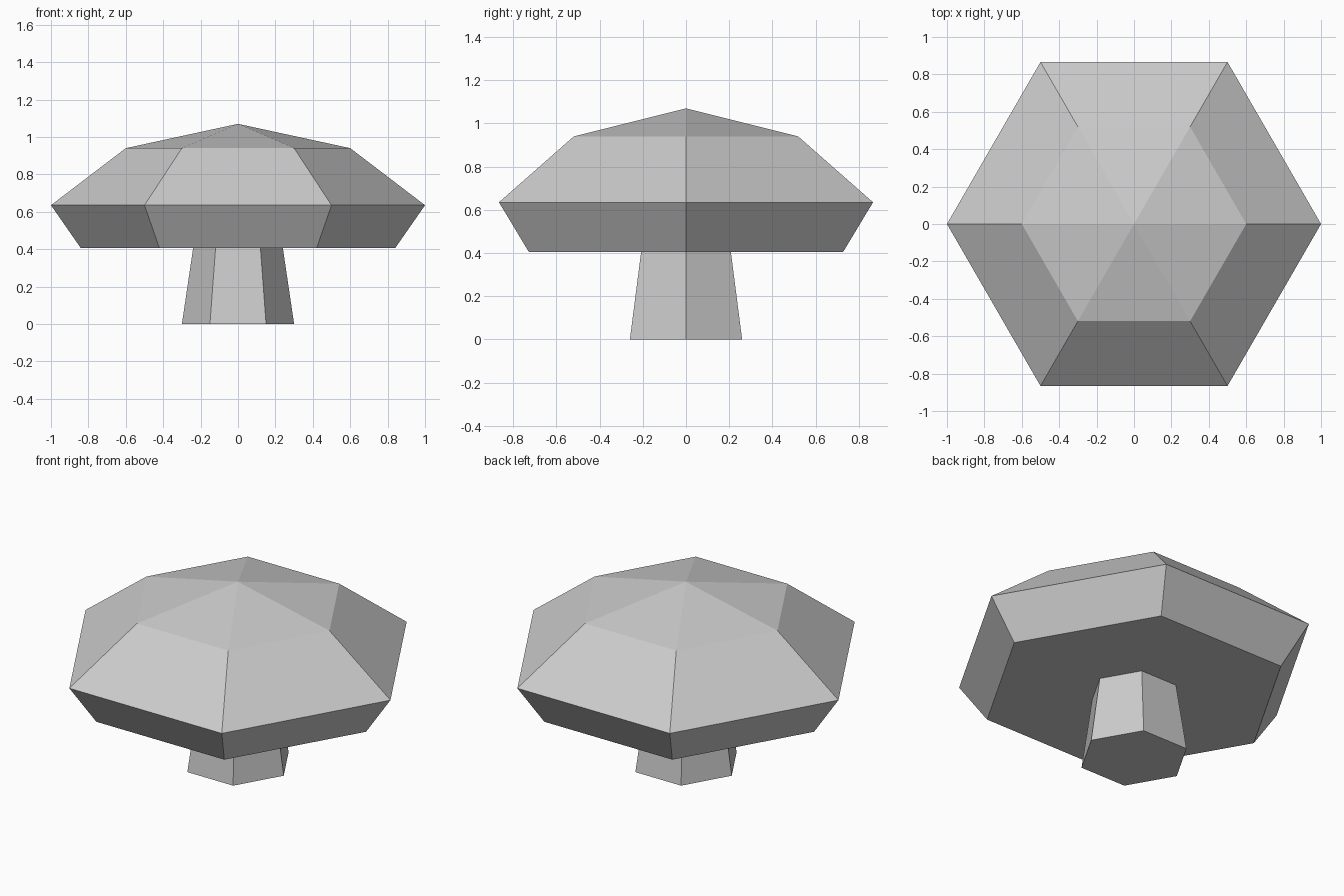
import bpy
import bmesh
from math import cos, sin, pi

SIDES = 6

cube = bpy.data.objects.get("Cube")
if cube:
    bpy.data.objects.remove(cube, do_unlink=True)


def make_material(name, colour):
    mat = bpy.data.materials.new(name)
    mat.use_nodes = True
    mat.diffuse_color = colour
    mat.node_tree.nodes["Principled BSDF"].inputs["Base Color"].default_value = colour
    return mat


def lathe(name, profile, mat):
    """Closed six-sided solid from (radius, height) rings; radius 0 is a tip."""
    bm = bmesh.new()
    rings = []
    for r, z in profile:
        count = SIDES if r else 1
        rings.append([bm.verts.new((r * cos(2 * pi * i / SIDES),
                                    r * sin(2 * pi * i / SIDES), z))
                      for i in range(count)])
    bm.faces.new(rings[0][::-1])
    for low, high in zip(rings, rings[1:]):
        for i in range(SIDES):
            j = (i + 1) % SIDES
            top = [high[0]] if len(high) == 1 else [high[j], high[i]]
            bm.faces.new([low[i], low[j]] + top)
    if len(rings[-1]) > 1:
        bm.faces.new(rings[-1])
    bmesh.ops.recalc_face_normals(bm, faces=bm.faces)
    mesh = bpy.data.meshes.new(name)
    bm.to_mesh(mesh)
    bm.free()
    mesh.materials.append(mat)
    obj = bpy.data.objects.new(name, mesh)
    bpy.context.collection.objects.link(obj)
    return obj


grey = make_material("light grey", (0.6, 0.6, 0.6, 1))

# Tapered stem, meeting the flat underside of the cap
lathe("mushroom_stem", [(0.30, 0), (0.24, 0.405)], grey)

# Faceted cap: underside, rim, shoulder, tip
lathe("mushroom_cap", [(0.84, 0.405), (1.0, 0.635), (0.6, 0.94), (0, 1.07)], grey)
